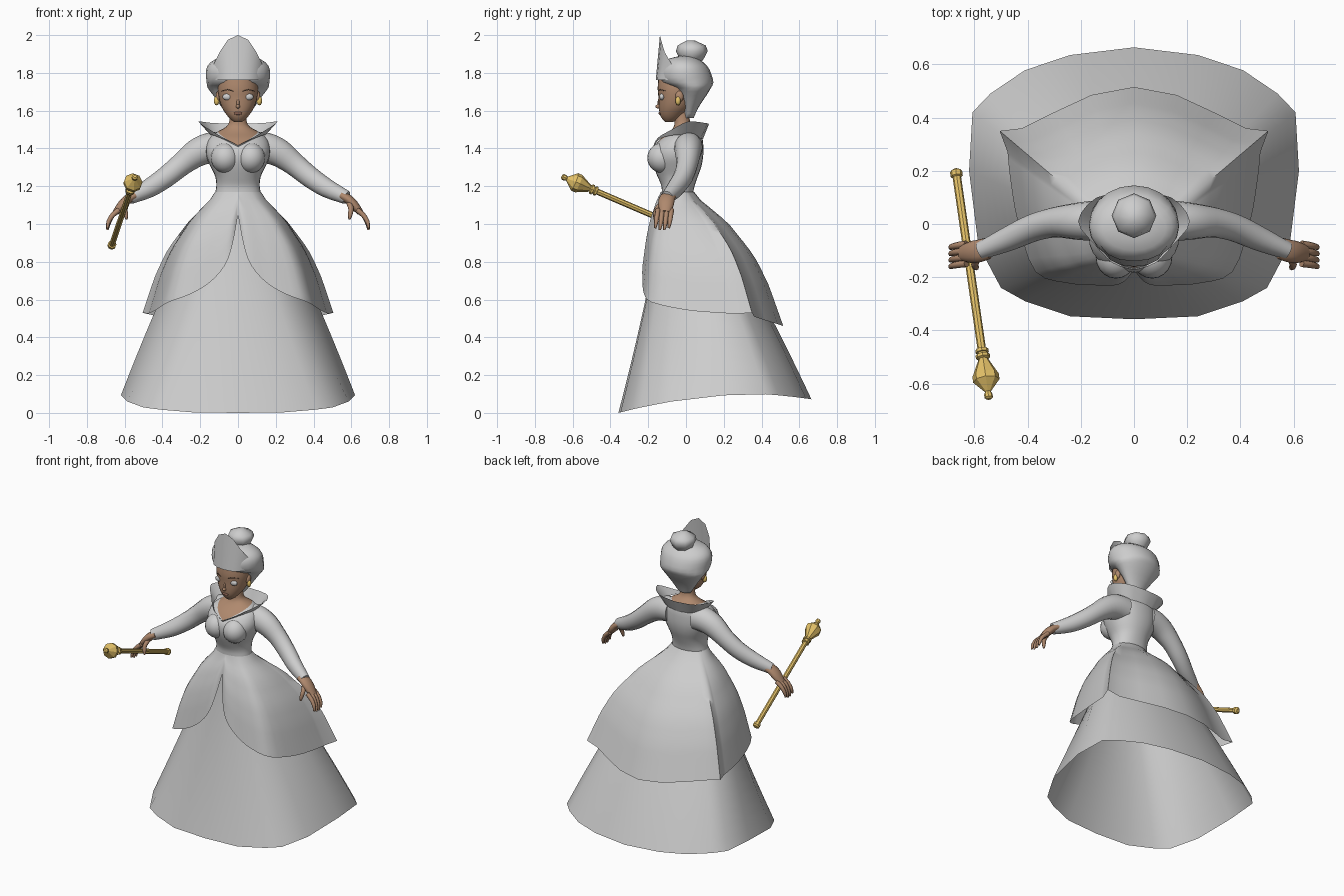
import bpy, bmesh, math
from mathutils import Vector

cube = bpy.data.objects.get("Cube")
if cube:
    bpy.data.objects.remove(cube, do_unlink=True)


def material(name, color):
    m = bpy.data.materials.new(name)
    m.use_nodes = True
    m.diffuse_color = (*color, 1)
    m.node_tree.nodes["Principled BSDF"].inputs["Base Color"].default_value = (*color, 1)
    return m


CLOTH = material("pale grey", (0.61, 0.61, 0.61))
SKIN = material("brown skin", (0.43, 0.25, 0.155))
GOLD = material("gold", (0.78, 0.54, 0.14))
LIPS = material("dark lips", (0.27, 0.13, 0.09))
BROW = material("dark brow", (0.1, 0.06, 0.04))


def finish(name, bm, mats, angle=50):
    bmesh.ops.recalc_face_normals(bm, faces=bm.faces[:])
    me = bpy.data.meshes.new(name)
    bm.to_mesh(me)
    bm.free()
    ob = bpy.data.objects.new(name, me)
    bpy.context.collection.objects.link(ob)
    for m in mats:
        me.materials.append(m)
    if angle:
        bpy.ops.object.select_all(action='DESELECT')
        ob.select_set(True)
        bpy.context.view_layer.objects.active = ob
        bpy.ops.object.shade_smooth_by_angle(angle=math.radians(angle))
    return ob


def grid(rows, closed=True, caps=True):
    """Skin a list of equally long point rows."""
    bm = bmesh.new()
    vs = [[bm.verts.new(p) for p in row] for row in rows]
    n = len(rows[0])
    for a, b in zip(vs, vs[1:]):
        for i in range(n if closed else n - 1):
            j = (i + 1) % n
            bm.faces.new((a[i], a[j], b[j], b[i]))
    if caps:
        bm.faces.new(vs[0])
        bm.faces.new(vs[-1])
    return bm


def refine(pts, steps):
    """Smooth curve through tuples of any size."""
    out = []
    for i in range(len(pts) - 1):
        p = [pts[max(0, min(len(pts) - 1, i + k))] for k in (-1, 0, 1, 2)]
        for s in range(steps):
            t = s / steps
            out.append(tuple(b + t / 2 * (c - a + t * (2*a - 5*b + 4*c - d + t * (3*b - a - 3*c + d)))
                             for a, b, c, d in zip(*p)))
    return out + [pts[-1]]


def body_rows(table, steps=3, n=2.0, cols=28):
    """Rows of (z, half width, front y, back y) turned into rounded rings."""
    rows = []
    for z, w, yf, yb in refine(table, steps):
        ring = []
        for i in range(cols):
            a = math.tau * i / cols
            s, c = math.sin(a), -math.cos(a)
            ring.append((w * math.copysign(abs(s) ** (2 / n), s),
                         (yf + yb) / 2 + (yb - yf) / 2 * math.copysign(abs(c) ** (2 / n), c), z))
        rows.append(ring)
    return rows


def mirror_loop(half):
    return half + [(-x, y, z) for x, y, z in reversed(half[1:-1])]


def flip(pts, side):
    return [(p[0] * side, *p[1:]) for p in pts]


def tube(name, pts, mat, flat=1.0, sides=12, steps=3):
    """Tapered limb along (x, y, z, radius) points; flat widens it in y."""
    pts = refine(pts, steps)
    rows = []
    for i, p in enumerate(pts):
        d = (Vector(pts[min(i + 1, len(pts) - 1)][:3]) - Vector(pts[max(i - 1, 0)][:3])).normalized()
        u = (Vector((0, 1, 0)) - d * d.y).normalized()
        v = d.cross(u)
        rows.append([Vector(p[:3]) + p[3] * (u * flat * math.cos(a) + v * math.sin(a))
                     for a in (math.tau * k / sides for k in range(sides))])
    return finish(name, grid(rows), [mat])


def ball(name, loc, scale, mat, seg=16, rings=10):
    bm = bmesh.new()
    bmesh.ops.create_uvsphere(bm, u_segments=seg, v_segments=rings, radius=1)
    for v in bm.verts:
        v.co = Vector([c * s + o for c, s, o in zip(v.co, scale, loc)])
    return finish(name, bm, [mat], 70)


def skirt(name, hem, waist_z, waist_w, spread):
    """Cloth hanging from the waist ellipse to a hem outline."""
    loop = mirror_loop(hem)
    rows = []
    for k in range(17):
        s = k / 16
        row = []
        for x, y, z in loop:
            a = math.atan2(x / 0.5, (0.1 - y) / 0.35)
            wx, wy = waist_w * math.sin(a), -0.045 - (waist_w - 0.034) * math.cos(a)
            f = spread(s, y)
            row.append((wx + (x - wx) * f, wy + (y - wy) * f, waist_z + (z - waist_z) * s))
        rows.append(row)
    return finish(name, grid(rows, caps=False), [CLOTH], 80)


# Underskirt, straighter at the front than at the sides
def under_spread(s, y):
    return s ** (1.28 - 0.48 * min(1, (y + 0.36) / 0.56))


under_xy = [(0, -.358), (.24, -.347), (.41, -.29), (.5, -.24), (.585, -.08), (.62, .2),
            (.607, .42), (.54, .49), (.41, .578), (.24, .635), (0, .664)]
skirt("underskirt", [(x, y, .1 - .1 * ((.4 - y) / .758) ** 2 - .06 * max(0, y - .4)) for x, y in under_xy],
      1.15, .112, under_spread)

# Overskirt, parted at the front and pointed at the back corners
bulge = [(0, 0), (.06, .07), (.13, .2), (.23, .38), (.33, .5), (.42, .61), (.52, .71), (.7, .84), (1, 1)]


def over_spread(s, y):
    for (a, fa), (b, fb) in zip(bulge, bulge[1:]):
        if s <= b:
            return fa + (fb - fa) * (s - a) / (b - a)


front_hem = refine([(0, -.17, 1.05), (.03, -.21, .89), (.07, -.23, .78), (.15, -.23, .69), (.25, -.222, .63),
                    (.37, -.18, .585), (.435, 0, .545), (.465, .17, .53), (.475, .27, .525)], 3)
skirt("overskirt", front_hem + [(.505, .35, .53), (.42, .36, .51), (.3, .42, .49), (.16, .485, .47), (0, .515, .46)],
      1.17, .122, over_spread)

# Bodice and neck, cut along the neckline
torso = grid(body_rows([(1.08, .12, -.12, .02), (1.15, .122, -.128, .035), (1.2, .115, -.13, .045),
                        (1.25, .12, -.15, .062), (1.3, .143, -.17, .08), (1.35, .165, -.182, .09),
                        (1.4, .17, -.174, .092), (1.45, .155, -.135, .088), (1.485, .115, -.09, .072),
                        (1.515, .062, -.065, .035), (1.55, .045, -.06, .02), (1.62, .045, -.06, .02)], n=2.2))
for side in (1, -1):
    bmesh.ops.bisect_plane(torso, geom=torso.verts[:] + torso.edges[:] + torso.faces[:],
                           plane_co=(0, -.165, 1.415), plane_no=(-.45 * side, -.2, 1))
for f in torso.faces:
    c = f.calc_center_median()
    f.material_index = int(c.z > 1.415 + .45 * abs(c.x) + .2 * (c.y + .165))
finish("bodice_and_neck", torso, [CLOTH, SKIN], 60)
for side, tag in ((1, "left"), (-1, "right")):
    ball(tag + "_bust", (.068 * side, -.125, 1.35), (.076, .08, .08), CLOTH, 20, 14)

# Flared standing collar
base = refine([(0, -.168, 1.408), (.07, -.145, 1.445), (.125, -.085, 1.468), (.145, -.01, 1.47),
               (.105, .065, 1.455), (0, .09, 1.45)], 3)
rim = refine([(0, -.172, 1.416), (.08, -.147, 1.458), (.15, -.075, 1.5), (.21, .01, 1.542),
              (.14, .1, 1.535), (0, .122, 1.53)], 3)
finish("collar", grid([mirror_loop(base), mirror_loop(rim)], caps=False), [CLOTH])

# Head and face
finish("head", grid(body_rows([(1.54, .02, -.11, -.07), (1.555, .04, -.125, -.04), (1.58, .062, -.138, -.01),
                               (1.62, .087, -.144, .03), (1.67, .102, -.146, .05), (1.72, .107, -.15, .06),
                               (1.78, .1, -.145, .06)], n=2.1)), [SKIN], 70)
ball("nose", (0, -.144, 1.622), (.011, .018, .011), SKIN)
ball("nose_bridge", (0, -.141, 1.642), (.008, .009, .026), SKIN)
ball("lips", (0, -.137, 1.586), (.022, .008, .009), LIPS)
for side, tag in ((1, "left"), (-1, "right")):
    ball(tag + "_eye", (.055 * side, -.127, 1.673), (.027, .014, .018), CLOTH)
    tube(tag + "_brow", flip([(.025, -.146, 1.702, .002), (.055, -.137, 1.711, .003), (.086, -.11, 1.704, .0015)], side),
         BROW, sides=6)
    ball(tag + "_ear", (.104 * side, -.035, 1.675), (.014, .022, .03), SKIN)
    ball(tag + "_earring", (.113 * side, -.042, 1.652), (.015, .014, .024), GOLD, 8, 6)

# Swept-up hair with bun
finish("hair", grid(body_rows([(1.56, .045, -.01, .04), (1.62, .088, -.02, .068), (1.68, .13, -.045, .108),
                               (1.72, .16, -.07, .132), (1.75, .166, -.135, .145), (1.8, .17, -.145, .132),
                               (1.84, .16, -.13, .11), (1.872, .12, -.1, .07), (1.89, .05, -.03, .04)],
                              steps=2, cols=20)), [CLOTH], 60)
finish("hair_bun", grid(body_rows([(1.84, .04, -.01, .07), (1.885, .07, -.04, .1), (1.915, .084, -.053, .115),
                                   (1.945, .075, -.045, .105), (1.972, .02, .005, .045)], steps=1, cols=8)),
       [CLOTH], 60)

# Pointed tiara wrapped round the forehead
band = [(0, -.16), (.05, -.154), (.09, -.135), (.118, -.1), (.138, -.055)]
tops = [2.0, 1.975, 1.91, 1.85, 1.78]
low = [(x, y, 1.762) for x, y in band]
high = [(x * 1.08, y + .022, z) for (x, y), z in zip(band, tops)]
full = [flip(r[:0:-1], -1) + r for r in (low, high)]
finish("tiara", grid(full, closed=False, caps=False), [CLOTH])

# Arms, hands and fingers
for side, tag in ((1, "left"), (-1, "right")):
    tube(tag + "_sleeve", flip([(.09, .015, 1.405, .08), (.15, .012, 1.402, .081), (.22, .01, 1.375, .074),
                                (.3, .006, 1.315, .061), (.38, -.015, 1.25, .056), (.47, -.055, 1.19, .05),
                                (.575, -.1, 1.14, .036)], side), CLOTH, flat=.93, sides=16)
    tube(tag + "_palm", flip([(.55, -.092, 1.15, .024), (.585, -.102, 1.13, .025), (.615, -.106, 1.1, .024),
                              (.648, -.11, 1.06, .017)], side), SKIN, flat=1.7)
    for k in range(4):
        y = -.076 - .024 * k
        reach = .01 * (k in (1, 2))
        tube(f"{tag}_finger_{k + 1}", flip([(.63, y, 1.075, .014), (.665, y - .005, 1.045, .013),
                                            (.686, y - .01, 1.01 - reach, .011),
                                            (.691, y - .015, .978 - reach, .006)], side), SKIN, sides=8)
    tube(tag + "_thumb", flip([(.59, -.125, 1.11, .016), (.598, -.152, 1.08, .014), (.594, -.162, 1.05, .012),
                               (.59, -.166, 1.025, .006)], side), SKIN, sides=8)

# Scepter turned around its axis
tip, end = Vector((-.545, -.658, 1.252)), Vector((-.67, .205, .882))
axis = end - tip
turn = axis.to_track_quat('Z', 'Y')
full_len = axis.length
profile = [(0, .008), (.006, .016), (.02, .016), (.03, .011), (.075, .05), (.098, .05), (.165, .018),
           (.17, .027), (.182, .027), (.184, .02), (.19, .02), (.192, .025), (.204, .025), (.206, .016),
           (full_len - .032, .016), (full_len - .028, .023), (full_len - .008, .023), (full_len, .012)]
rows = [[tip + turn @ Vector((r * math.cos(a), r * math.sin(a), d))
         for a in (math.tau * k / 8 for k in range(8))] for d, r in profile]
finish("scepter", grid(rows), [GOLD], 0)
